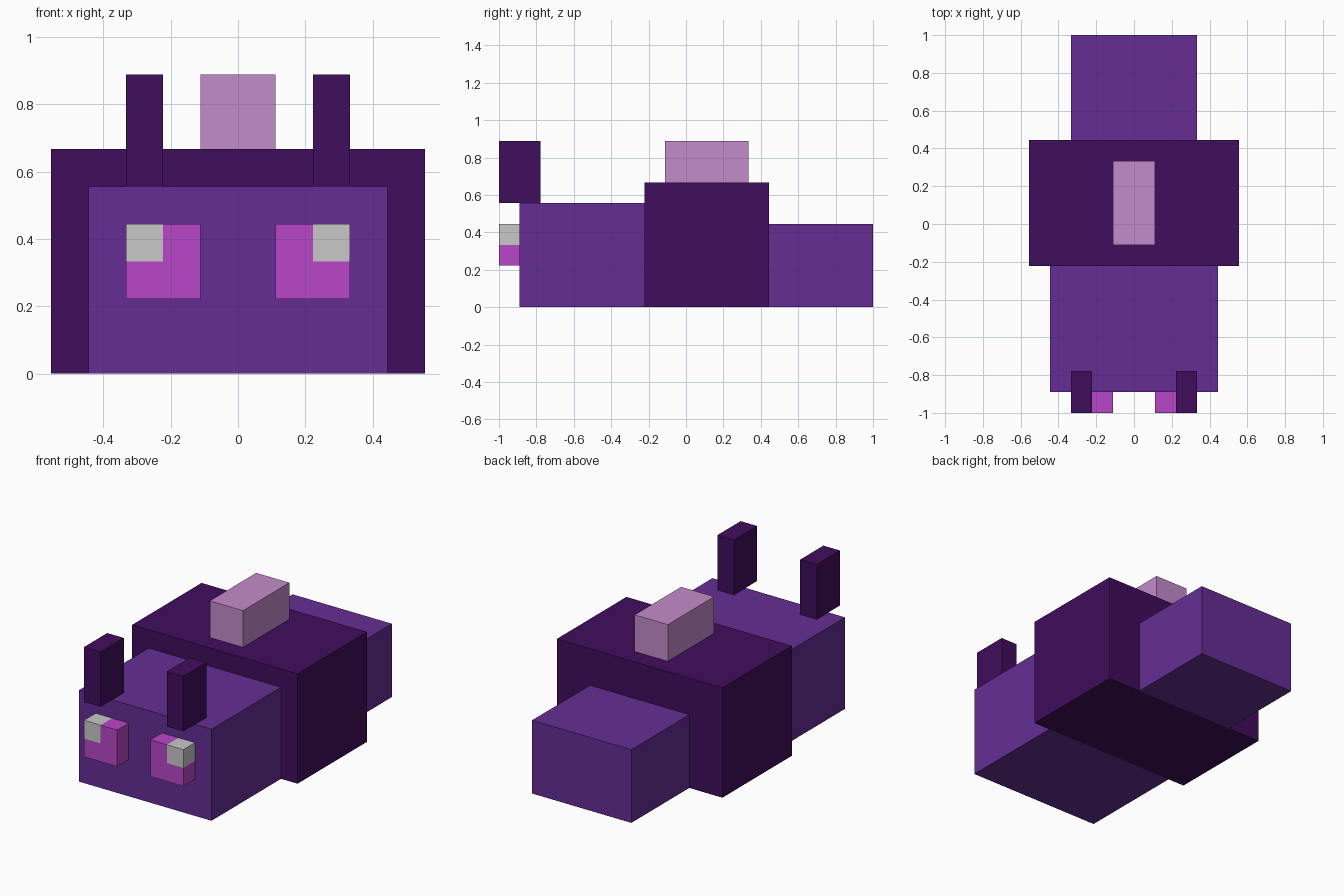
import bpy
import bmesh
from mathutils import Matrix, Vector

U = 1 / 9  # block unit

default = bpy.data.objects.get("Cube")
if default:
    bpy.data.objects.remove(default, do_unlink=True)


def material(name, rgb):
    mat = bpy.data.materials.new(name)
    mat.use_nodes = True
    mat.diffuse_color = (*rgb, 1)
    mat.node_tree.nodes["Principled BSDF"].inputs["Base Color"].default_value = (*rgb, 1)
    return mat


dark = material("dark purple", (0.051, 0.004, 0.107))
purple = material("purple", (0.130, 0.027, 0.296))
magenta = material("magenta", (0.479, 0.061, 0.578))
pink = material("pale pink", (0.552, 0.262, 0.604))
grey = material("light grey", (0.578, 0.578, 0.578))


def box(name, low, high, mats, highlight=0):
    """Box between two corners in block units; highlight marks an outer top quarter."""
    low, high = Vector(low) * U, Vector(high) * U
    mid = (low + high) / 2
    bm = bmesh.new()
    bmesh.ops.create_cube(bm, size=1, matrix=Matrix.Translation(mid) @ Matrix.Diagonal((*(high - low), 1)))
    if highlight:
        # Split into quarters and colour the outer top one
        for axis in ((1, 0, 0), (0, 0, 1)):
            bmesh.ops.bisect_plane(bm, geom=bm.verts[:] + bm.edges[:] + bm.faces[:],
                                   plane_co=mid, plane_no=axis)
        for face in bm.faces:
            c = face.calc_center_median() - mid
            face.material_index = int(c.x * highlight > 0.01 and c.z > 0.01)
    mesh = bpy.data.meshes.new(name)
    bm.to_mesh(mesh)
    bm.free()
    for mat in mats:
        mesh.materials.append(mat)
    obj = bpy.data.objects.new(name, mesh)
    bpy.context.collection.objects.link(obj)


# Body segments and back crest
box("head", (-4, -8, 0), (4, -2, 5), [purple])
box("thorax", (-5, -2, 0), (5, 4, 6), [dark])
box("tail", (-3, 4, 0), (3, 9, 4), [purple])
box("back_crest", (-1, -1, 6), (1, 3, 8), [pink])

# Mirrored antennae and eyes
for side, s in (("left", 1), ("right", -1)):
    x0, x1 = sorted((2 * s, 3 * s))
    box(side + "_antenna", (x0, -9, 5), (x1, -7, 8), [dark])
    x0, x1 = sorted((s, 3 * s))
    box(side + "_eye", (x0, -9, 2), (x1, -8, 4), [magenta, grey], s)
